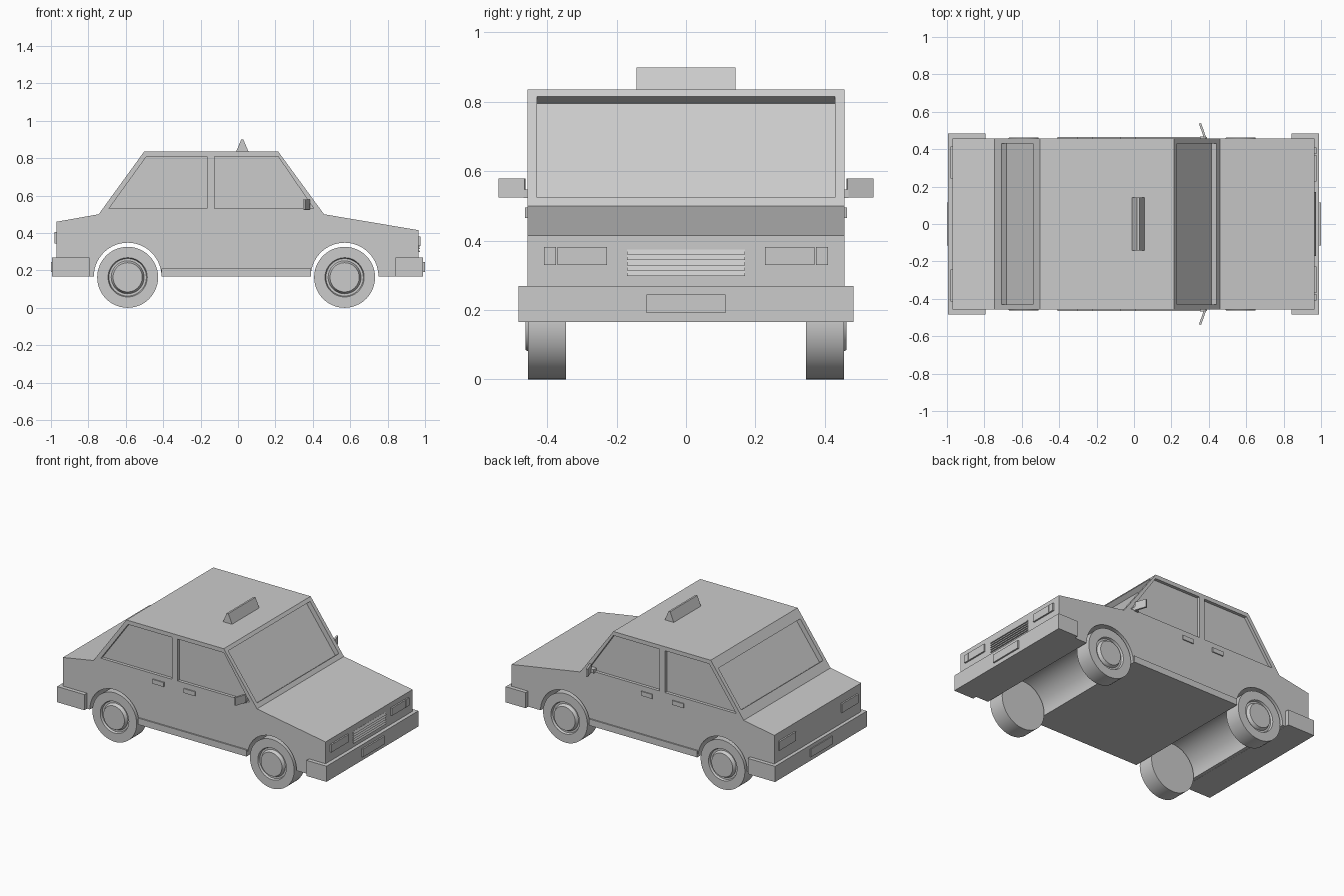
import bpy, bmesh, math
from mathutils import Vector

if "Cube" in bpy.data.objects:
    bpy.data.objects.remove(bpy.data.objects["Cube"])


def prism(name, pts, y0, y1):
    """Extrude an (x, z) outline along y."""
    bm = bmesh.new()
    face = bm.faces.new([bm.verts.new((x, y0, z)) for x, z in pts])
    ext = bmesh.ops.extrude_face_region(bm, geom=[face])
    verts = [g for g in ext["geom"] if isinstance(g, bmesh.types.BMVert)]
    bmesh.ops.translate(bm, verts=verts, vec=(0, y1 - y0, 0))
    bmesh.ops.recalc_face_normals(bm, faces=bm.faces)
    me = bpy.data.meshes.new(name)
    bm.to_mesh(me)
    bm.free()
    ob = bpy.data.objects.new(name, me)
    bpy.context.collection.objects.link(ob)
    return ob


def box(name, x0, x1, y0, y1, z0, z1):
    return prism(name, [(x0, z0), (x1, z0), (x1, z1), (x0, z1)], y0, y1)


def activate(ob):
    bpy.ops.object.select_all(action='DESELECT')
    ob.select_set(True)
    bpy.context.view_layer.objects.active = ob


def cut(ob, cutter):
    cutter.hide_render = True
    mod = ob.modifiers.new("cut", 'BOOLEAN')
    mod.operation, mod.solver, mod.object = 'DIFFERENCE', 'EXACT', cutter
    activate(ob)
    bpy.ops.object.modifier_apply(modifier=mod.name)
    bpy.data.objects.remove(cutter)


def smooth(ob):
    activate(ob)
    bpy.ops.object.shade_smooth_by_angle(angle=math.radians(30))


W = 0.457                      # half width of the body
FLOOR, HUB_Z = 0.167, 0.163
AXLES = (-0.59, 0.57)


def arch(cx, r=0.181, n=28):
    """Wheel arch outline from front to back."""
    return [(cx + r * math.cos(math.pi * i / n), FLOOR + r * math.sin(math.pi * i / n))
            for i in range(n + 1)]


# Body shell with the wheel tunnels in its side outline
outline = [(-0.97, FLOOR), (-0.97, 0.46), (-0.745, 0.5), (-0.502, 0.835), (0.215, 0.835),
           (0.46, 0.5), (0.965, 0.415), (0.965, FLOOR)]
body = prism("body", outline + arch(AXLES[1]) + arch(AXLES[0]), -W, W)

# Recessed windscreen and rear window
for p, q, side in (((0.442, 0.525), (0.23, 0.815), 1), ((-0.709, 0.55), (-0.54, 0.782), -1)):
    p, q = Vector(p), Vector(q)
    d = (q - p).normalized()
    n = Vector((abs(d.y) * side, abs(d.x)))
    cut(body, prism("glass_cutter", [p - n * 0.033, p + n * 0.05, q + n * 0.05, q - n * 0.033],
                    -0.43, 0.43))

# Recessed door windows
rear_window = [(-0.69, 0.53), (-0.49, 0.808), (-0.165, 0.808), (-0.165, 0.53)]
front_window = [(-0.125, 0.53), (-0.125, 0.808), (0.215, 0.808), (0.405, 0.53)]
for s in (-1, 1):
    for pts in (rear_window, front_window):
        cut(body, prism("window_cutter", pts, s * (W - 0.02), s * (W + 0.05)))
smooth(body)

# Bumpers and number plates
box("front_bumper", 0.843, 0.99, -0.483, 0.483, 0.166, 0.27)
box("rear_bumper", -0.994, -0.793, -0.483, 0.483, 0.166, 0.27)
box("front_plate", 0.98, 1.0, -0.114, 0.114, 0.192, 0.245)
box("rear_plate", -1.0, -0.98, -0.114, 0.114, 0.192, 0.245)

# Grille with sawtooth slats
slats, z0, step = 5, 0.298, 0.0154
teeth = [(0.955, z0)]
for i in range(slats):
    teeth += [(0.974, z0 + i * step), (0.966, z0 + (i + 1) * step)]
prism("grille", teeth + [(0.955, z0 + slats * step)], -0.17, 0.17)

# Roof sign
prism("roof_sign", [(-0.012, 0.83), (0.058, 0.83), (0.029, 0.899), (0.017, 0.899)], -0.143, 0.143)


def wheel(cx, s):
    """Lathe a tyre with a grooved hub about its axle."""
    prof = [(0, 0.346), (0.163, 0.346), (0.163, 0.456), (0.105, 0.456), (0.1, 0.442),
            (0.088, 0.442), (0.078, 0.463), (0, 0.463)]
    bm = bmesh.new()
    vs = [bm.verts.new((r, y * s, 0)) for r, y in prof]
    edges = [bm.edges.new(e) for e in zip(vs, vs[1:])]
    bmesh.ops.spin(bm, geom=vs + edges, cent=(0, 0, 0), axis=(0, 1, 0),
                   angle=2 * math.pi, steps=48)
    bmesh.ops.remove_doubles(bm, verts=bm.verts, dist=1e-4)
    bmesh.ops.recalc_face_normals(bm, faces=bm.faces)
    me = bpy.data.meshes.new("wheel")
    bm.to_mesh(me)
    bm.free()
    ob = bpy.data.objects.new("wheel", me)
    ob.location = (cx, 0, HUB_Z)
    bpy.context.collection.objects.link(ob)
    smooth(ob)


# Parts repeated on both sides
for s in (-1, 1):
    for cx in AXLES:
        wheel(cx, s)
    box("sill", -0.409, 0.389, s * 0.44, s * 0.466, FLOOR, 0.21)
    for x in (-0.305, -0.075):
        box("door_handle", x, x + 0.082, s * 0.45, s * 0.464, 0.466, 0.495)
    box("headlight", 0.955, 0.975, s * 0.228, s * 0.37, 0.33, 0.381)
    box("indicator", 0.955, 0.975, s * 0.374, s * 0.409, 0.33, 0.381)
    box("tail_light", -0.98, -0.96, s * 0.243, s * 0.414, 0.345, 0.405)
    box("mirror_bracket", 0.352, 0.385, s * 0.43, s * 0.468, 0.523, 0.548)
    mirror = box("mirror", -0.006, 0.006, -0.039, 0.039, -0.027, 0.027)
    mirror.location = (0.366, s * 0.501, 0.552)
    mirror.rotation_euler.z = s * math.radians(19)
